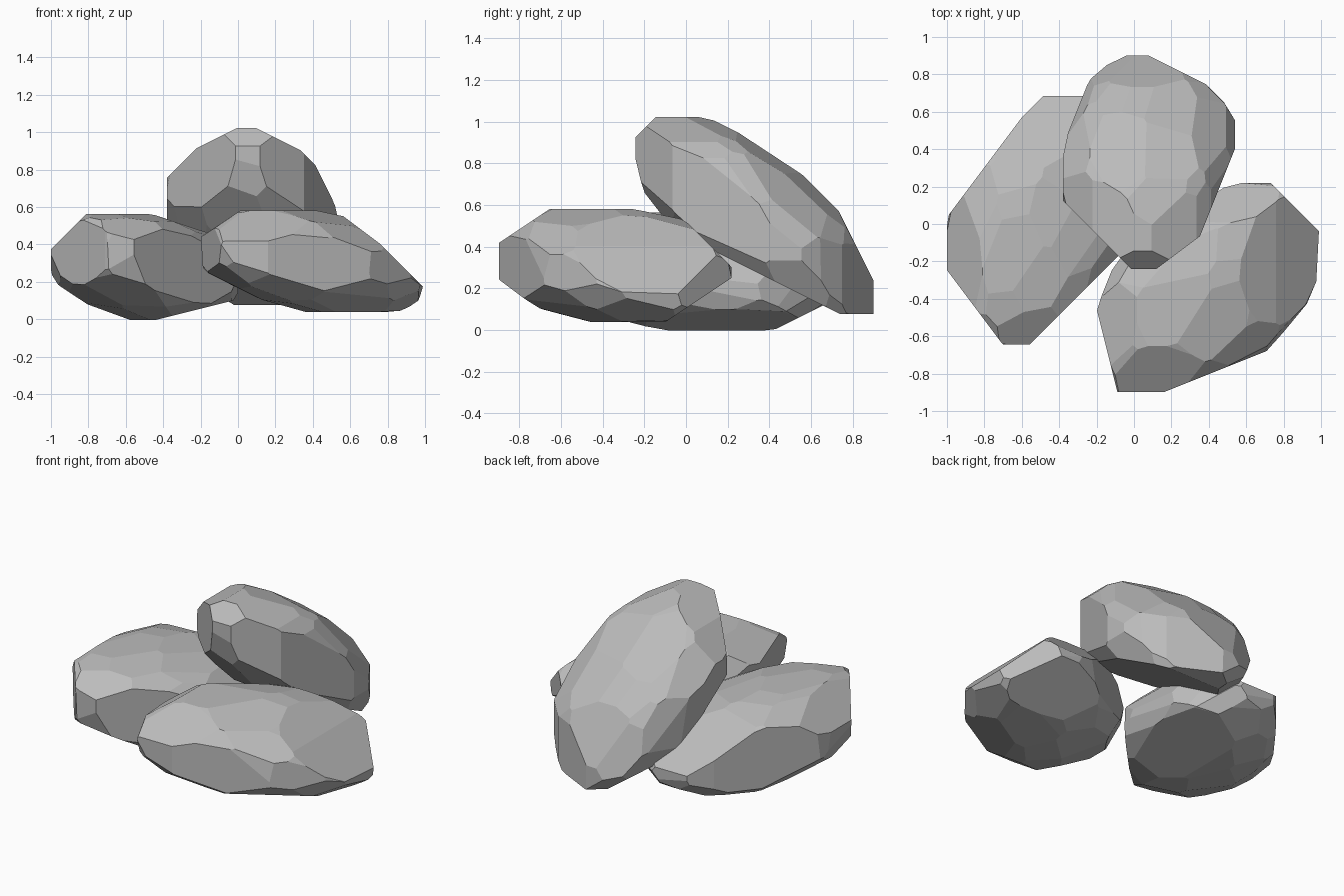
import bpy
import bmesh
import math
import random
from mathutils import Matrix, Vector

cube = bpy.data.objects.get("Cube")
if cube:
    bpy.data.objects.remove(cube, do_unlink=True)

# One plain grey stone colour
stone = bpy.data.materials.new("grey stone")
stone.use_nodes = True
stone_colour = (0.5, 0.5, 0.5, 1)
stone.diffuse_color = stone_colour
bsdf = next(n for n in stone.node_tree.nodes if n.type == 'BSDF_PRINCIPLED')
bsdf.inputs["Base Color"].default_value = stone_colour

FACETS = 60
GOLDEN_ANGLE = math.pi * (3 - math.sqrt(5))


def chip(bm, point, normal):
    """Slice off everything beyond a plane and close the cut with a flat facet."""
    bmesh.ops.bisect_plane(bm, geom=bm.verts[:] + bm.edges[:] + bm.faces[:],
                           plane_co=point, plane_no=normal, clear_outer=True)
    bmesh.ops.holes_fill(bm, edges=bm.edges[:])


def facet_directions(rng):
    """Spread directions evenly over a sphere, then scatter them a little."""
    for i in range(FACETS):
        height = 1 - (2 * i + 1) / FACETS
        radius = math.sqrt(1 - height * height)
        angle = i * GOLDEN_ANGLE
        direction = Vector((radius * math.cos(angle), radius * math.sin(angle), height))
        scatter = Vector([rng.uniform(-1, 1) for _ in range(3)])
        yield (direction + scatter * 0.12).normalized()


def make_rock(name, seed, centre, length, width, thickness, flats):
    """Chip a block into a boulder spanned by three half-axis vectors."""
    rng = random.Random(seed)
    centre = Vector(centre)
    axes = Matrix((length, width, thickness)).transposed()

    bm = bmesh.new()
    bmesh.ops.create_cube(bm, size=3)

    # Slightly boxy rounding: the facets sit further out along the diagonals
    for direction in facet_directions(rng):
        reach = sum(abs(c) ** 1.85 for c in direction) ** (1 / 1.85)
        chip(bm, direction * reach * rng.uniform(0.97, 1.03), direction)

    bmesh.ops.transform(bm, matrix=Matrix.Translation(centre) @ axes.to_4x4(), verts=bm.verts[:])

    # Worn flats on the outermost points of each side
    for i in range(3):
        for side in (-1, 1):
            outward = Vector((0, 0, 0))
            outward[i] = side
            chip(bm, centre + outward * axes[i].length, outward)

    # Broad flats, each facing a direction at a distance from the centre
    for facing, distance in flats:
        normal = Vector(facing).normalized()
        chip(bm, centre + normal * distance, normal)

    bmesh.ops.remove_doubles(bm, verts=bm.verts[:], dist=0.01)
    bmesh.ops.recalc_face_normals(bm, faces=bm.faces[:])
    mesh = bpy.data.meshes.new(name)
    bm.to_mesh(mesh)
    bm.free()
    mesh.materials.append(stone)
    rock = bpy.data.objects.new(name, mesh)
    bpy.context.scene.collection.objects.link(rock)


# Low rock with its pointed end at the back
make_rock("right_rock", seed=3, centre=(-0.5, 0.02, 0.28),
          length=(0.5, 0.14, -0.07), width=(0, 0.65, -0.05), thickness=(0, 0, 0.27),
          flats=[
              # rim
              ((1, -1, 0), 0.43), ((-1, 1, 0), 0.46), ((-4, 3, 0), 0.41),
              ((-4, -3, 0), 0.56), ((-1, -1, 0), 0.61), ((4, 3, 0), 0.62),
              # crown
              ((0, 3, 4), 0.36), ((-1, 0, 1), 0.42), ((1, 0, 3), 0.28),
              # underside
              ((-2, 0, -5), 0.3), ((1, 0, -4), 0.29), ((0, 1, -2), 0.43)])

# Low rock with its pointed end at the outer side
make_rock("left_rock", seed=5, centre=(0.4, -0.34, 0.31),
          length=(0.6, 0.25, -0.08), width=(0, 0.5, -0.01), thickness=(0, 0, 0.26),
          flats=[
              # rim
              ((2, -5, 0), 0.43), ((4, -3, 0), 0.49), ((-2, 3, 0), 0.4),
              ((1, 1, 0), 0.63), ((-4, -1, 0), 0.61),
              # crown
              ((3, 0, 4), 0.29), ((1, 0, 1), 0.32), ((-2, 0, 3), 0.44),
              ((0, -2, 3), 0.4), ((0, 1, 1), 0.39),
              # underside
              ((-1, 0, -1), 0.44), ((-1, 0, -3), 0.32), ((0, -1, -1), 0.45),
              ((0, 2, -3), 0.36)])

# Steep rock leaning back across the other two
make_rock("top_rock", seed=8, centre=(0.08, 0.33, 0.55),
          length=(0.46, 0.04, -0.08), width=(0, 0.57, -0.33), thickness=(0, 0, 0.33),
          flats=[
              # rim
              ((1, 1, 0), 0.51), ((1, 2, 0), 0.51), ((5, -2, 0), 0.4),
              ((3, -4, 0), 0.48), ((-1, -1, 0), 0.47), ((-5, 2, 0), 0.46),
              # crown
              ((-1, 0, 1), 0.47), ((-1, 0, 2), 0.46), ((1, 0, 2), 0.43),
              ((1, 0, 1), 0.43), ((2, 0, 1), 0.42), ((0, 1, 2), 0.32),
              ((0, 1, 1), 0.3), ((0, 2, 1), 0.37), ((0, -1, 1), 0.67),
              # underside
              ((0, -1, -2), 0.24)])
